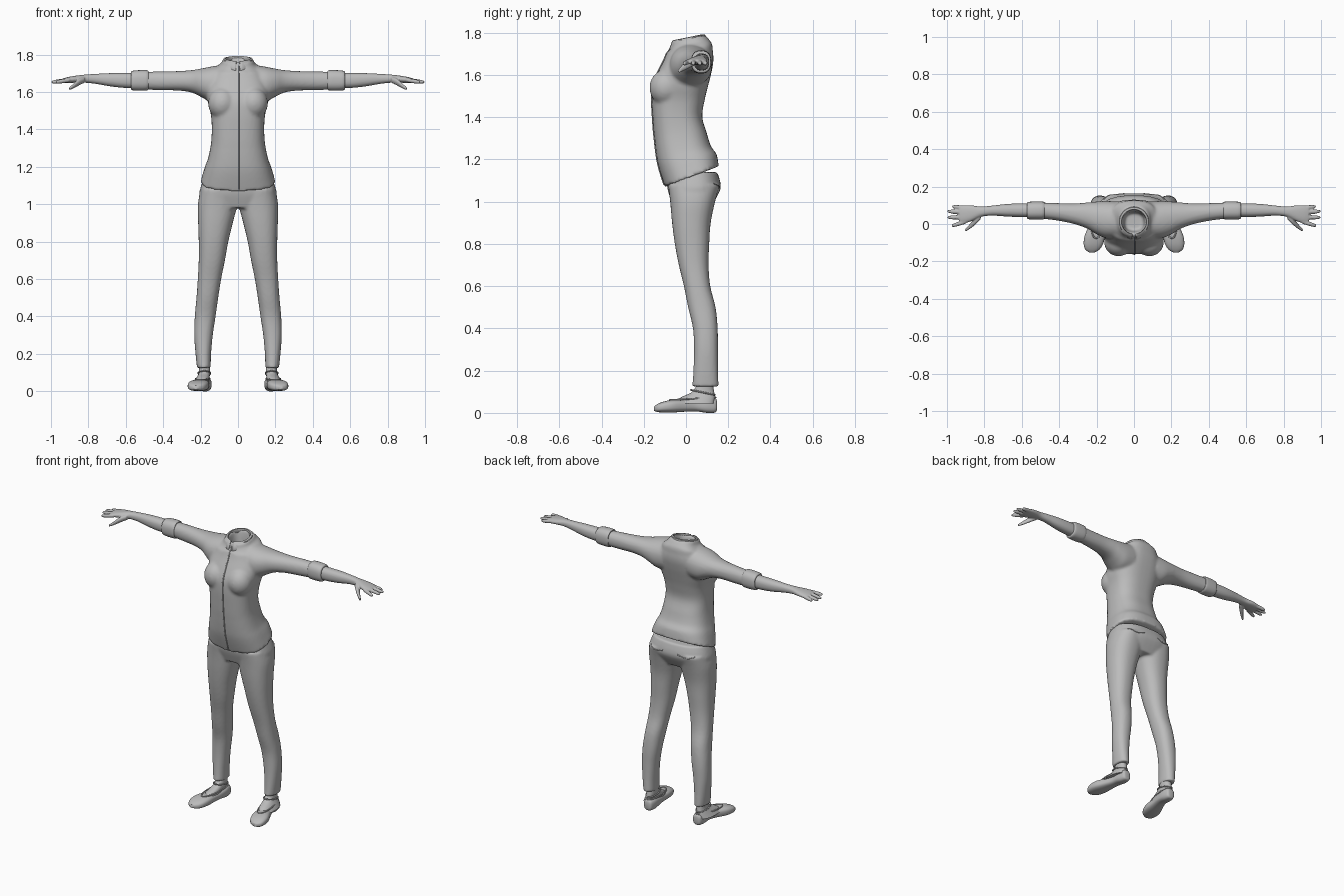
import bpy
import bmesh
from math import cos, sin, pi, radians, copysign
from mathutils import Vector

if "Cube" in bpy.data.objects:
    bpy.data.objects.remove(bpy.data.objects["Cube"])

# One plain grey for everything
grey = bpy.data.materials.new("plain_grey")
grey.use_nodes = True
grey.diffuse_color = (.5, .5, .5, 1)
grey.node_tree.nodes["Principled BSDF"].inputs["Base Color"].default_value = (.5, .5, .5, 1)


def smooth_stations(stations, steps):
    """Fill in between stations with a Catmull-Rom spline."""
    pts = [Vector(s) for s in stations]
    out = []
    for i in range(len(pts) - 1):
        p, q = pts[i], pts[i + 1]
        before, after = pts[max(i - 1, 0)], pts[min(i + 2, len(pts) - 1)]
        m, n = (q - before) / 2, (after - p) / 2
        for k in range(steps):
            t = k / steps
            out.append(p * (2*t**3 - 3*t*t + 1) + m * (t**3 - 2*t*t + t)
                       + q * (3*t*t - 2*t**3) + n * (t**3 - t*t))
    return out + [pts[-1]]


def loft(bm, axis, stations, side=1, power=2.2, sides=36, steps=4):
    """Closed skin over rounded sections: (position, a low, a high, b low, b high)."""
    rings = []
    for pos, a0, a1, b0, b1 in smooth_stations(stations, steps):
        ring = []
        for k in range(sides):
            c, s = cos(2 * pi * k / sides), sin(2 * pi * k / sides)
            a = (a0 + a1) / 2 + (a1 - a0) / 2 * copysign(abs(c) ** (2 / power), c)
            b = (b0 + b1) / 2 + (b1 - b0) / 2 * copysign(abs(s) ** (2 / power), s)
            x, y, z = {"x": (pos, a, b), "y": (a, pos, b), "z": (a, b, pos)}[axis]
            ring.append(bm.verts.new((x * side, y, z)))
        rings.append(ring)
    for low, high in zip(rings, rings[1:]):
        for k in range(sides):
            j = (k + 1) % sides
            bm.faces.new((low[k], low[j], high[j], high[k]))
    bm.faces.new(rings[0])
    bm.faces.new(rings[-1])


def ball(bm, centre, size):
    made = bmesh.ops.create_uvsphere(bm, u_segments=24, v_segments=16, radius=1)["verts"]
    for v in made:
        v.co = Vector(centre) + Vector([a * b for a, b in zip(v.co, size)])


def finish(bm, name, voxel=0, rounds=3):
    """Turn the bmesh into an object, fusing its volumes when a voxel size is given."""
    bmesh.ops.recalc_face_normals(bm, faces=bm.faces)
    mesh = bpy.data.meshes.new(name)
    bm.to_mesh(mesh)
    bm.free()
    obj = bpy.data.objects.new(name, mesh)
    bpy.context.collection.objects.link(obj)
    mesh.materials.append(grey)
    bpy.ops.object.select_all(action="DESELECT")
    obj.select_set(True)
    bpy.context.view_layer.objects.active = obj
    bpy.ops.object.shade_smooth_by_angle(angle=radians(50))
    if voxel:
        fuse = obj.modifiers.new("fuse", "REMESH")
        fuse.mode = "VOXEL"
        fuse.voxel_size = voxel
        fuse.use_smooth_shade = True
        relax = obj.modifiers.new("relax", "SMOOTH")
        relax.factor = .5
        relax.iterations = rounds
    return obj


def cord(name, points, thickness, closed=False):
    """Thin raised seam or edge along points."""
    curve = bpy.data.curves.new(name, "CURVE")
    curve.dimensions = "3D"
    curve.bevel_depth = thickness
    curve.bevel_resolution = 2
    spline = curve.splines.new("POLY")
    spline.points.add(len(points) - 1)
    for sp, p in zip(spline.points, points):
        sp.co = (*p, 1)
    spline.use_cyclic_u = closed
    curve.materials.append(grey)
    obj = bpy.data.objects.new(name, curve)
    bpy.context.collection.objects.link(obj)


def seam(name, flat_points, target, front, thickness=.003):
    """Drop (x, z) points on the front or back of a garment."""
    graph = bpy.context.evaluated_depsgraph_get()
    way = 1 if front else -1
    points = []
    for x, z in flat_points:
        hit, spot, _, _ = target.ray_cast((x, -way, z), (0, way, 0), depsgraph=graph)
        if hit:
            points.append(spot)
    if len(points) > 1:
        cord(name, points, thickness)


SIDES = (("left", 1), ("right", -1))

# Shirt: body with open neck, bust and sleeves fused together
torso = [(1.12, .2, -.1, .155), (1.2, .178, -.13, .145), (1.25, .16, -.142, .12),
         (1.32, .145, -.152, .1), (1.4, .14, -.158, .077), (1.48, .145, -.162, .088),
         (1.55, .162, -.158, .105), (1.61, .165, -.135, .12), (1.67, .15, -.105, .13),
         (1.72, .125, -.085, .125), (1.75, .09, -.07, .108), (1.77, .082, -.066, .092),
         (1.77, .062, -.048, .074), (1.69, .05, -.035, .06)]
sleeve = [(.09, -.075, .12, 1.55, 1.745), (.15, -.075, .123, 1.55, 1.735),
          (.2, -.055, .12, 1.575, 1.725), (.25, -.025, .115, 1.598, 1.717),
          (.32, 0, .11, 1.608, 1.712), (.42, .02, .112, 1.61, 1.71), (.51, .03, .116, 1.614, 1.708)]
bm = bmesh.new()
loft(bm, "z", [(z, -w, w, f, b) for z, w, f, b in torso], power=2.6, sides=48)
for v in bm.verts:
    # tilt the hem down to the front and the neckline up to the back
    if v.co.z < 1.3:
        v.co.z += .38 * (v.co.y - .03) * min(1, (1.3 - v.co.z) / .18)
    elif v.co.z > 1.72:
        v.co.z += .2 * (v.co.y - .01)
for _, s in SIDES:
    ball(bm, (s * .083, -.095, 1.54), (.077, .078, .085))
    loft(bm, "x", sleeve, s)
shirt = finish(bm, "shirt", .009, 4)

# Front closing edge
seam("shirt_front_edge", [(.003, 1.08 + .02 * k) for k in range(34)], shirt, True, .004)

# Collar: folded band, open at the front, dropping to two points
bm = bmesh.new()
rows = []
for k in range(41):
    t = -pi / 2 + .12 + (2 * pi - .24) * k / 40
    point = max(0, -sin(t)) ** 3
    row = []
    for r, drop in ((.064, .03), (.068, 0), (.076, .002), (.088 + .012 * point, .035 + .03 * point)):
        y = .012 + r * sin(t)
        row.append(bm.verts.new((r * cos(t), y, 1.775 + .2 * y - drop)))
    rows.append(row)
for p, q in zip(rows, rows[1:]):
    for k in range(3):
        bm.faces.new((p[k], q[k], q[k + 1], p[k + 1]))
collar = finish(bm, "collar")
thick = collar.modifiers.new("cloth", "SOLIDIFY")
thick.thickness = .005
thick.offset = 0

# Rolled cuffs, arms and hands
cuff = [(.48, .035, .112, 1.62, 1.706), (.484, .025, .119, 1.609, 1.716), (.525, .024, .12, 1.607, 1.717),
        (.566, .026, .118, 1.61, 1.713), (.572, .036, .112, 1.62, 1.705)]
forearm = [(.5, .038, .11, 1.62, 1.703), (.6, .037, .11, 1.622, 1.702), (.68, .04, .107, 1.63, 1.701),
           (.76, .045, .098, 1.644, 1.697), (.82, .038, .093, 1.65, 1.693),
           (.87, .015, .1, 1.65, 1.687), (.91, .004, .1, 1.648, 1.68), (.935, .008, .095, 1.65, 1.673)]
fingers = ((.012, -.01, .975), (.036, .035, .997), (.062, .068, .998), (.086, .093, .972))
for label, s in SIDES:
    bm = bmesh.new()
    loft(bm, "x", cuff, s, 2.4, steps=3)
    finish(bm, label + "_cuff")
    bm = bmesh.new()
    loft(bm, "x", forearm, s, 2.3)
    for base, tip, reach in fingers:
        path = []
        for t, r in ((0, .011), (.5, .0115), (.85, .0095), (1, .005)):
            y, z = base + (tip - base) * t, 1.664 - .011 * t
            path.append((.9 + (reach - .9) * t, y - r, y + r, z - r, z + r))
        loft(bm, "x", path, s, 2, 14)
    thumb = [(.82, .025, .065, 1.65, 1.682), (.85, -.005, .035, 1.635, 1.672),
             (.88, -.028, -.002, 1.619, 1.645), (.903, -.042, -.026, 1.609, 1.625)]
    loft(bm, "x", thumb, s, 2, 14)
    finish(bm, label + "_arm_and_hand", .0045, 2)

# Trousers: hips and two legs fused together
hips = [(1.14, .182, -.09, .148), (1.09, .2, -.09, .163), (1.05, .207, -.085, .16), (.98, .19, -.062, .12)]
leg = [(1.08, .005, .2, -.085, .16), (1, .004, .214, -.075, .138), (.9, .028, .213, -.066, .117),
       (.8, .052, .21, -.053, .11), (.7, .07, .21, -.034, .107), (.6, .09, .215, -.01, .115),
       (.5, .106, .222, .01, .14), (.4, .12, .231, .033, .15), (.3, .135, .234, .038, .151),
       (.2, .144, .227, .035, .152), (.125, .146, .219, .03, .154)]
bm = bmesh.new()
loft(bm, "z", [(z, -w, w, f, b) for z, w, f, b in hips], power=2.5, sides=48)
for _, s in SIDES:
    loft(bm, "z", leg, s, 2.3)
trousers = finish(bm, "trousers", .008, 4)
for label, s in SIDES:
    pocket = [(s * (.05 + .01 * k), 1.085 - .015 * sin(pi * k / 11)) for k in range(12)]
    seam(label + "_back_pocket_seam", pocket, trousers, False)

# Feet and flat shoes
foot = [(.16, .148, .21, .06, .125), (.12, .149, .208, .045, .13), (.095, .15, .21, .022, .134),
        (.073, .152, .222, -.025, .136), (.045, .155, .24, -.065, .132)]
shoe = [(.147, .176, .018, .015, .055), (.138, .176, .028, .002, .07), (.1, .177, .036, 0, .075),
        (.05, .181, .036, .007, .066), (0, .194, .042, .006, .062), (-.06, .209, .054, .002, .062),
        (-.105, .217, .052, .002, .054), (-.135, .222, .039, .004, .042), (-.152, .225, .015, .01, .03)]
for label, s in SIDES:
    bm = bmesh.new()
    loft(bm, "z", foot, s)
    finish(bm, label + "_foot")
    bm = bmesh.new()
    loft(bm, "y", [(y, c - w, c + w, z0, z1) for y, c, w, z0, z1 in shoe], s, 2.7)
    finish(bm, label + "_shoe")
    rim, strap = [], []
    for k in range(32):
        c, n = cos(pi * k / 16), sin(pi * k / 16)
        y = .032 + .108 * n
        rim.append((s * (.19 - .12 * (y - .03) + .036 * c), y, .067 + .006 * n))
        strap.append((s * (.18 + .033 * c), .08 + .057 * n, .097 - .012 * n))
    cord(label + "_shoe_rim", rim, .004, True)
    cord(label + "_ankle_strap", strap, .004, True)
